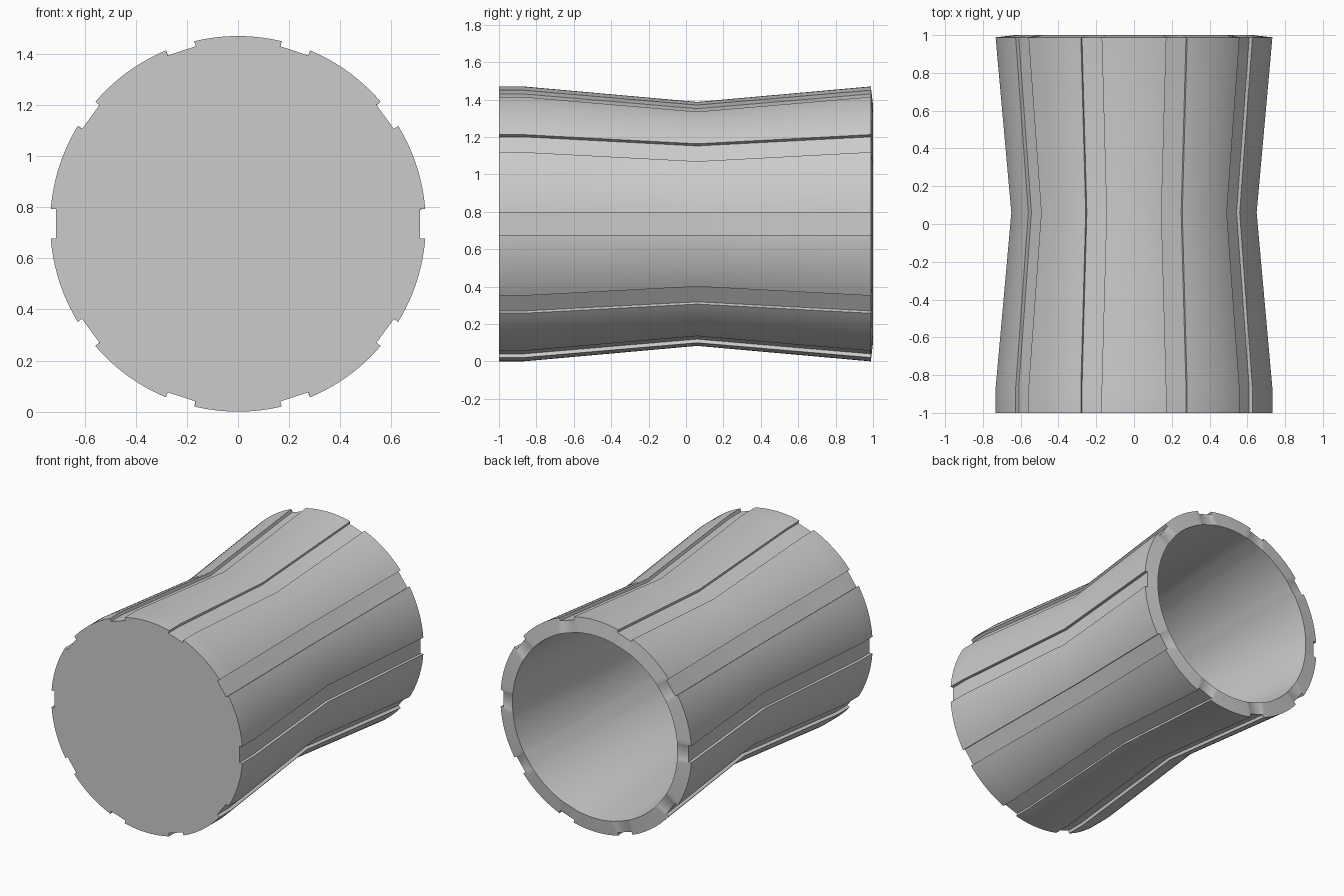
import bpy, bmesh
from math import sin, cos, pi, asin

if "Cube" in bpy.data.objects:
    bpy.data.objects.remove(bpy.data.objects["Cube"], do_unlink=True)

RADIUS, WAIST = 0.735, 0.652
SLOTS, SLOT_HALF, SLOT_DEPTH = 10, 0.058, 0.023
LAND_STEPS = 12

grey = bpy.data.materials.new("plain grey")
grey.use_nodes = True
grey.diffuse_color = (0.6, 0.6, 0.6, 1)
grey.node_tree.nodes["Principled BSDF"].inputs["Base Color"].default_value = (0.6, 0.6, 0.6, 1)


def section(radius, slotted):
    """Cross-section points: a slot floor followed by a curved land, repeated."""
    pts = []
    edge = asin(SLOT_HALF / radius)
    pitch = 2 * pi / SLOTS
    for i in range(SLOTS):
        a = i * pitch
        for side in (-1, 1):
            if slotted:
                d, w = radius - SLOT_DEPTH, side * SLOT_HALF
                pts.append((d * cos(a) - w * sin(a), d * sin(a) + w * cos(a)))
            else:
                t = a + side * edge * 0.9
                pts.append((radius * cos(t), radius * sin(t)))
        for k in range(LAND_STEPS + 1):
            t = a + edge + (pitch - 2 * edge) * k / LAND_STEPS
            pts.append((radius * cos(t), radius * sin(t)))
    return pts


# Stations run along the outside from the closed front, over the rim, into the bore
stations = [
    (-1.0, RADIUS, True), (-0.87, RADIUS, True), (0.06, WAIST, True), (0.988, RADIUS, True),
    (1.0, 0.634, False), (0.06, 0.565, False), (-0.87, 0.634, False),
]

bm = bmesh.new()
rings = [[bm.verts.new((x, y, z + RADIUS)) for x, z in section(r, slotted)]
         for y, r, slotted in stations]
for a, b in zip(rings, rings[1:]):
    n = len(a)
    for i in range(n):
        j = (i + 1) % n
        bm.faces.new((a[i], a[j], b[j], b[i]))
# Closed front disc and the floor of the bore
bm.faces.new(rings[0])
bm.faces.new(rings[-1])
bmesh.ops.recalc_face_normals(bm, faces=bm.faces)

mesh = bpy.data.meshes.new("grooved_cup")
bm.to_mesh(mesh)
bm.free()
mesh.materials.append(grey)
cup = bpy.data.objects.new("grooved_cup", mesh)
bpy.context.collection.objects.link(cup)

# Smooth curved walls, crisp groove edges
bpy.ops.object.select_all(action='DESELECT')
cup.select_set(True)
bpy.context.view_layer.objects.active = cup
bpy.ops.object.shade_smooth_by_angle(angle=pi / 6)
